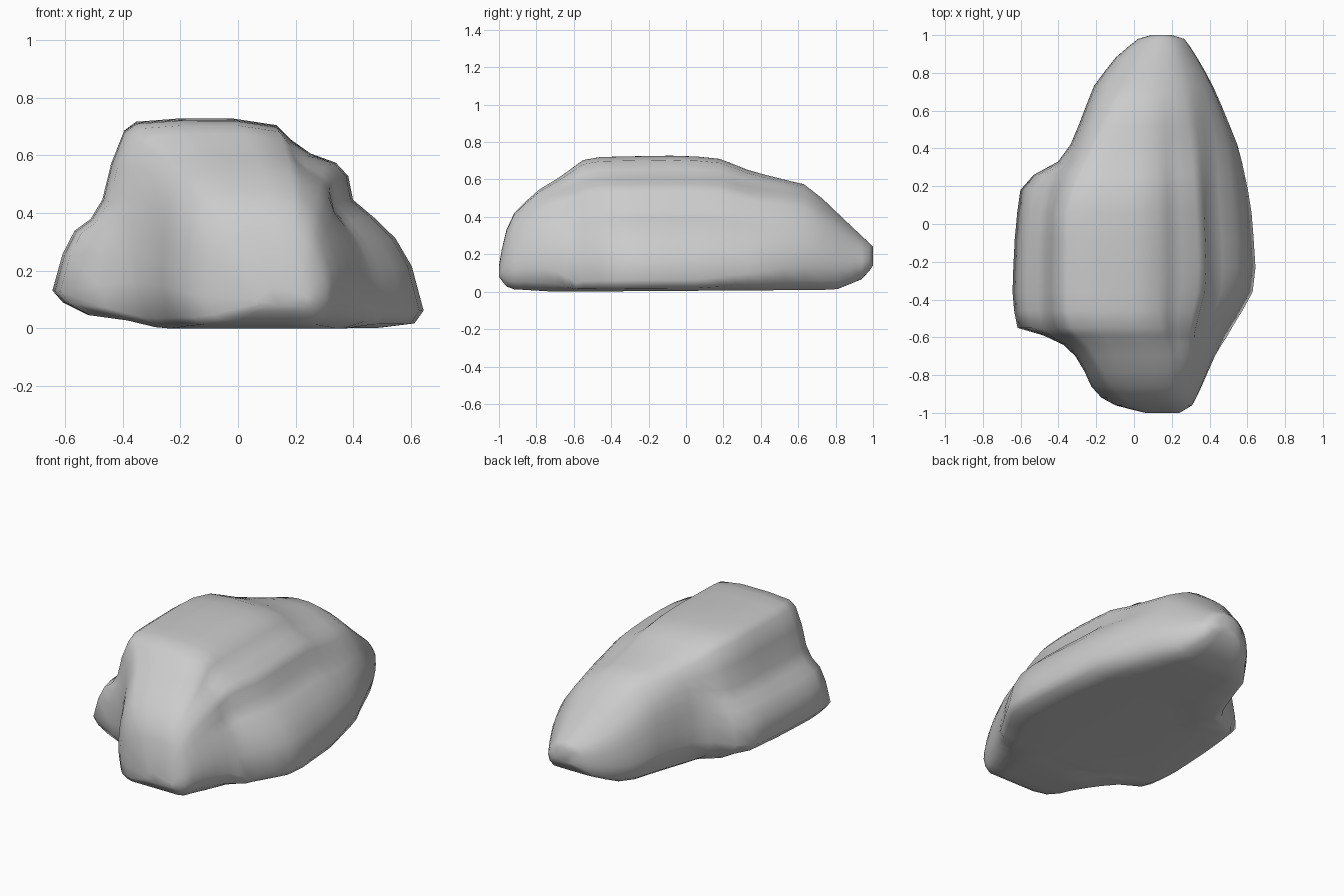
import bpy, bmesh

if "Cube" in bpy.data.objects:
    bpy.data.objects.remove(bpy.data.objects["Cube"])


def track(*keys):
    """Piecewise-linear curve along y."""
    def value(y):
        if y <= keys[0][0]:
            return keys[0][1]
        for (a, u), (b, v) in zip(keys, keys[1:]):
            if y <= b:
                return u + (v - u) * (y - a) / (b - a)
        return keys[-1][1]
    return value


# Outline seen from above
left = track((-1, .06), (-.95, -.14), (-.88, -.22), (-.74, -.28), (-.65, -.35), (-.59, -.48),
             (-.55, -.63), (-.35, -.65), (-.05, -.635), (.18, -.61), (.27, -.53), (.33, -.40),
             (.43, -.33), (.73, -.215), (.88, -.10), (.98, .02), (1, .09))
right = track((-1, .24), (-.96, .31), (-.88, .35), (-.7, .43), (-.55, .52), (-.37, .635),
              (-.23, .65), (.1, .625), (.4, .56), (.7, .435), (.85, .355), (.98, .27), (1, .2))
# Side silhouette
top = track((-1, .14), (-.97, .31), (-.92, .42), (-.8, .54), (-.68, .61), (-.53, .72), (0, .73),
            (.2, .71), (.3, .66), (.5, .605), (.65, .575), (.8, .43), (.9, .335), (1, .24))
base = track((-1, .08), (-.95, .015), (-.7, 0), (.8, .01), (.95, .07), (1, .14))
# Plateau edges
plateau_left = track((-1, .08), (-.9, -.1), (-.65, -.24), (-.53, -.36), (.1, -.36), (.3, -.27),
                     (.5, -.17), (.75, -.04), (1, .12))
plateau_right = track((-1, .19), (-.9, .2), (-.7, .18), (-.5, .14), (0, .14), (.4, .12),
                      (.7, .12), (1, .16))
# Blend between ledged and rounded flanks
ledge = track((-.65, 0), (-.55, 1), (.2, 1), (.4, 0))
ridge = track((-.85, .1), (-.7, .4), (-.6, 1), (.1, 1), (.75, 0))

# Flank profiles: (fraction outward, fraction of height)
LEDGE = [(1, .17), (.86, .36), (.72, .47), (.52, .52), (.38, .61), (.28, .79), (.12, .95), (0, .985)]
ROUND_L = [(1, .27), (.98, .42), (.93, .56), (.85, .68), (.72, .78), (.55, .86), (.25, .94), (0, .98)]
RIDGE = [(0, .97), (.08, .9), (.22, .83), (.4, .79), (.48, .73), (.5, .61), (.65, .53),
         (.8, .43), (.91, .3), (1, .07)]
ROUND_R = [(0, .98), (.15, .95), (.3, .91), (.45, .86), (.58, .79), (.7, .71), (.82, .6),
           (.92, .48), (.98, .38), (1, .26)]


def flank(a, b, w, inner, outer, z0, h):
    return [(inner + (outer - inner) * (t * w + u * (1 - w)), z0 + h * (f * w + g * (1 - w)))
            for (t, f), (u, g) in zip(a, b)]


def section(y):
    l, r, z0 = left(y), right(y), base(y)
    h, wide, lift = top(y) - z0, r - l, .045 * ledge(y)
    pl, pr, curl = plateau_left(y), plateau_right(y), 1 - ridge(y)
    pts = [(l + .26 * wide, z0 + lift * .8), (l + .1 * wide, z0 + lift),
           (l + .03 * wide, z0 + lift + .06 * h)]
    pts += flank(LEDGE, ROUND_L, ledge(y), pl, l, z0, h)
    # domed crown
    pts += [(pl + (pr - pl) * t, z0 + h) for t in (.3, .7)]
    pts += flank(RIDGE, ROUND_R, ridge(y), pr, r, z0, h)
    pts += [(r - .03 * wide, z0 + h * (.02 + .08 * curl)), (r - .12 * wide, z0)]
    pts += [(l + .7 * wide, z0), (l + .45 * wide, z0)]
    return pts


# Boulder lofted through cross-sections
stations = [-1, -.985, -.96, -.92, -.86, -.78, -.7, -.64, -.59, -.55, -.46, -.36, -.23, -.08, .06,
            .18, .26, .33, .42, .52, .63, .73, .81, .88, .94, .98, 1]
bm = bmesh.new()
rings = [[bm.verts.new((x, y, z)) for x, z in section(y)] for y in stations]
for a, b in zip(rings, rings[1:]):
    for i in range(len(a)):
        j = (i + 1) % len(a)
        bm.faces.new((a[i], a[j], b[j], b[i]))
bm.faces.new(rings[0])
bm.faces.new(rings[-1])
# Soften the facets a little without moving the ends
middle = [v for ring in rings[1:-1] for v in ring if v.co.z > .05]
bmesh.ops.smooth_vert(bm, verts=middle, factor=.25, use_axis_x=True, use_axis_z=True)
bmesh.ops.recalc_face_normals(bm, faces=bm.faces)
mesh = bpy.data.meshes.new("boulder")
bm.to_mesh(mesh)
bm.free()
for p in mesh.polygons:
    p.use_smooth = True
boulder = bpy.data.objects.new("boulder", mesh)
bpy.context.collection.objects.link(boulder)
